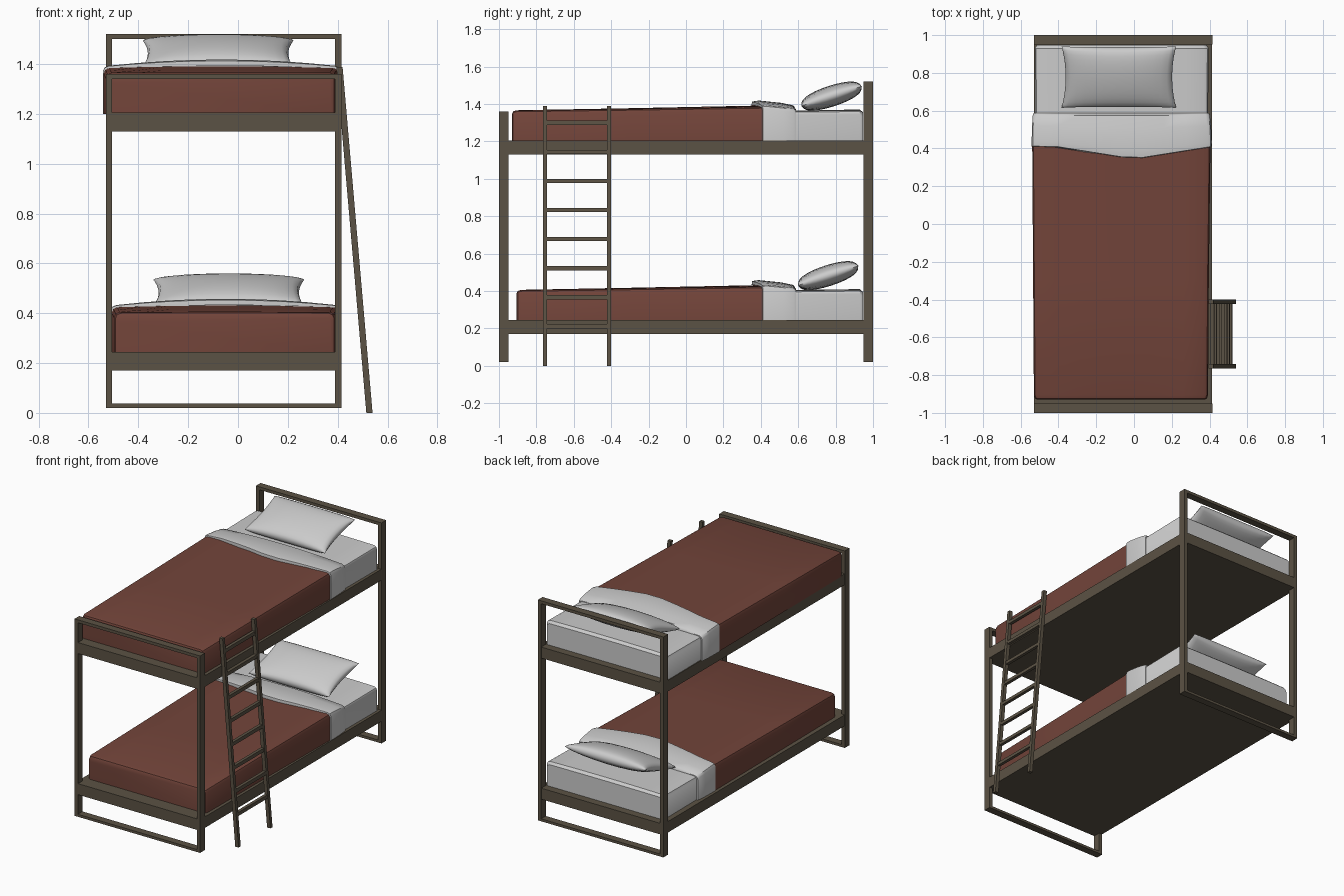
import bpy, bmesh, math
from mathutils import Matrix, Vector

if "Cube" in bpy.data.objects:
    bpy.data.objects.remove(bpy.data.objects["Cube"])


def material(name, rgb):
    m = bpy.data.materials.new(name)
    m.diffuse_color = (*rgb, 1)
    m.use_nodes = True
    m.node_tree.nodes["Principled BSDF"].inputs["Base Color"].default_value = m.diffuse_color
    return m


METAL = material("frame_brown", (0.105, 0.085, 0.058))
RED = material("blanket_red", (0.17, 0.058, 0.042))


def finish(name, bm, mat=None, smooth=None):
    bmesh.ops.recalc_face_normals(bm, faces=bm.faces)
    me = bpy.data.meshes.new(name)
    bm.to_mesh(me)
    bm.free()
    ob = bpy.data.objects.new(name, me)
    bpy.context.collection.objects.link(ob)
    if mat:
        me.materials.append(mat)
    if smooth:
        bpy.ops.object.select_all(action='DESELECT')
        ob.select_set(True)
        bpy.context.view_layer.objects.active = ob
        bpy.ops.object.shade_smooth_by_angle(angle=math.radians(smooth))
    return ob


def box(name, x, y, z, mat=METAL, lean=0.0):
    """Box from (min, max) ranges; lean shears x along z."""
    bm = bmesh.new()
    bmesh.ops.create_cube(bm, size=1)
    for v in bm.verts:
        c = [r[0] + (r[1] - r[0]) * (t + 0.5) for r, t in zip((x, y, z), v.co)]
        v.co = (c[0] + lean * (c[2] - z[0]), c[1], c[2])
    return finish(name, bm, mat)


def loft(name, sections, mat=None, vee=0.0):
    """Skin rounded-top cross-sections (y, x0, x1, z0, z1, crown, vee weight)."""
    bm = bmesh.new()
    rings = []
    r = 0.022
    for y, x0, x1, z0, z1, crown, w in sections:
        pts = [(x0, z0), (x0, z1 - r), (x0 + 0.3 * r, z1 - 0.3 * r)]
        n = 8
        pts += [(x0 + r + (x1 - x0 - 2 * r) * i / n,
                 z1 + crown * (1 - (2 * i / n - 1) ** 2)) for i in range(n + 1)]
        pts += [(x1 - 0.3 * r, z1 - 0.3 * r), (x1, z1 - r), (x1, z0)]
        ring = []
        for px, pz in pts:
            k = max(0, 1 - abs(px) / 0.42) if pz > z1 - r / 2 else 0
            ring.append(bm.verts.new((px, y - vee * w * k, pz)))
        rings.append(ring)
    for a, b in zip(rings, rings[1:]):
        for i in range(len(a)):
            j = (i + 1) % len(a)
            bm.faces.new((a[i], a[j], b[j], b[i]))
    bm.faces.new(rings[0])
    bm.faces.new(rings[-1])
    return finish(name, bm, mat, 40)


def pillow(name, centre, a, b, t, tilt):
    """Two puffed grids with pinched corners, sharing the seam."""
    bm = bmesh.new()
    n = 14
    rot = Matrix.Rotation(tilt, 3, 'X')
    for s in (1, -1):
        g = []
        for i in range(n + 1):
            row = []
            for j in range(n + 1):
                u = math.sin((i / n - 0.5) * math.pi)
                v = math.sin((j / n - 0.5) * math.pi)
                h = t * max(0, (1 - u * u) * (1 - v * v)) ** 0.36
                p = Vector((a * u * (1 - 0.07 * (1 - v * v)),
                            b * v * (1 - 0.03 * (1 - u * u)), s * h))
                row.append(bm.verts.new(rot @ p + Vector(centre)))
            g.append(row)
        for i in range(n):
            for j in range(n):
                bm.faces.new((g[i][j], g[i + 1][j], g[i + 1][j + 1], g[i][j + 1]))
    bmesh.ops.remove_doubles(bm, verts=bm.verts, dist=0.0005)
    return finish(name, bm, None, 60)


# End frames: two posts, a top bar and a floor bar each
XL, XR, W = -0.53, 0.415, 0.025
for end, y, top in (("foot", (-1, -0.95), 1.36), ("head", (0.95, 1), 1.52)):
    box(end + "_post_left", (XL, XL + W), y, (0.02, top))
    box(end + "_post_right", (XR - W, XR), y, (0.02, top))
    box(end + "_top_bar", (XL + W, XR - W), y, (top - 0.02, top))
    box(end + "_floor_bar", (XL + W, XR - W), y, (0.02, 0.037))

# Two bunks: deck, mattress, blanket, turned-down sheet, pillow
for level, dz, xl, yf, px, py in (("upper", 0, -0.53, -0.93, -0.08, 0.778),
                                  ("lower", -0.96, -0.498, -0.905, -0.037, 0.76)):
    box(level + "_deck", (XL + 0.001, XR - 0.001), (-0.999, 0.999),
        (1.13 + dz, 1.205 + dz))
    zb = 1.2 + dz
    loft(level + "_mattress", [
        (yf + 0.03, xl + 0.015, 0.38, zb, 1.345 + dz, 0, 0),
        (0.93, xl + 0.005, 0.395, zb, 1.366 + dz, 0.004, 0),
        (0.947, xl + 0.015, 0.385, zb, 1.352 + dz, 0.002, 0)])
    loft(level + "_blanket", [
        (yf, xl + 0.02, 0.375, zb, 1.348 + dz, 0, 0),
        (yf + 0.006, xl + 0.006, 0.386, zb, 1.360 + dz, 0, 0),
        (yf + 0.025, xl, 0.392, zb, 1.365 + dz, 0.001, 0),
        (-0.3, xl - 0.004, 0.396, zb, 1.373 + dz, 0.004, 0),
        (0.43, xl - 0.009, 0.405, zb, 1.384 + dz, 0.008, 0)], RED)
    loft(level + "_sheet_fold", [
        (0.41, xl - 0.009, 0.406, zb, 1.385 + dz, 0.008, 1),
        (0.412, xl - 0.012, 0.411, zb, 1.391 + dz, 0.022, 1),
        (0.435, xl - 0.012, 0.412, zb, 1.393 + dz, 0.025, 0.8),
        (0.52, xl - 0.010, 0.408, zb, 1.384 + dz, 0.022, 0.2),
        (0.575, xl - 0.006, 0.402, zb, 1.376 + dz, 0.016, 0),
        (0.587, xl - 0.002, 0.398, zb, 1.366 + dz, 0.006, 0)], None, 0.067)
    pillow(level + "_pillow", (px, py, 1.442 + dz), 0.303, 0.17, 0.056,
           math.radians(18))

# Leaning ladder: two stiles and eight rungs
LEAN = -0.12 / 1.385
for side, y in (("front", (-0.765, -0.742)), ("rear", (-0.423, -0.4))):
    box("ladder_stile_" + side, (0.515, 0.54), y, (0, 1.388), lean=LEAN)
for i in range(8):
    z = 0.2 + i * 0.1553
    x = 0.517 + LEAN * z
    box("ladder_rung_%d" % (i + 1), (x, x + 0.021), (-0.742, -0.423),
        (z, z + 0.023), lean=LEAN)
